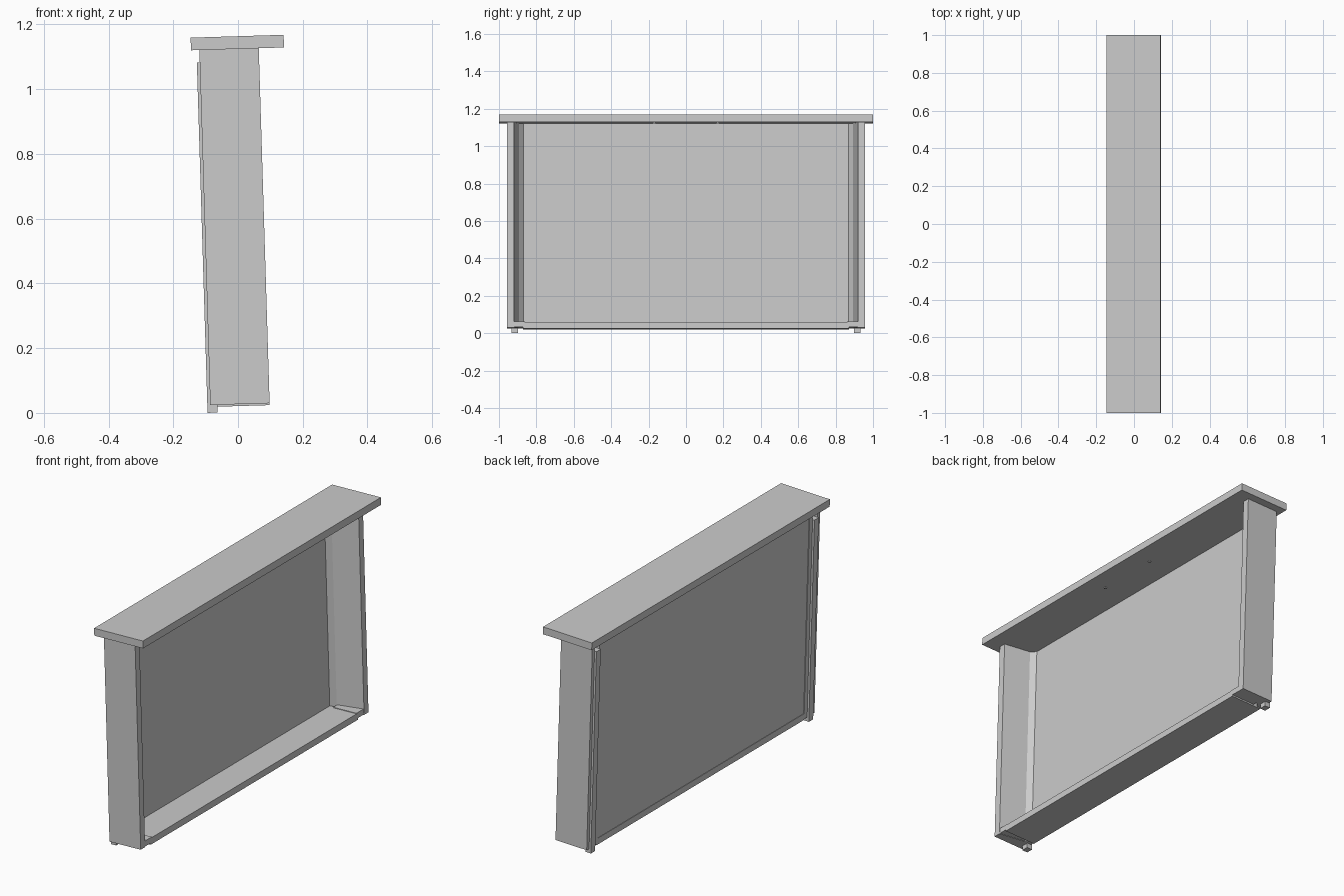
import bpy, bmesh, math
from mathutils import Matrix

if "Cube" in bpy.data.objects:
    bpy.data.objects.remove(bpy.data.objects["Cube"])

# The whole frame leans slightly about the y axis
TILT = Matrix.Rotation(math.radians(-1.75), 4, 'Y')


def finish(name, bm):
    bmesh.ops.recalc_face_normals(bm, faces=bm.faces)
    me = bpy.data.meshes.new(name)
    bm.to_mesh(me)
    bm.free()
    ob = bpy.data.objects.new(name, me)
    ob.matrix_world = TILT
    bpy.context.collection.objects.link(ob)
    return ob


def box(name, x, y, z):
    bm = bmesh.new()
    mat = Matrix.LocRotScale(
        ((x[0] + x[1]) / 2, (y[0] + y[1]) / 2, (z[0] + z[1]) / 2), None,
        (x[1] - x[0], y[1] - y[0], z[1] - z[0]))
    bmesh.ops.create_cube(bm, size=1, matrix=mat)
    return finish(name, bm)


def upright(name, profile, z0, z1):
    bm = bmesh.new()
    face = bm.faces.new([bm.verts.new((x, y, z0)) for x, y in profile])
    ext = bmesh.ops.extrude_face_region(bm, geom=[face])
    for v in ext["geom"]:
        if isinstance(v, bmesh.types.BMVert):
            v.co.z = z1
    return finish(name, bm)


# Top slab, back panel and bottom rail
box("top_slab", (-.111, .1765), (-1, 1), (1.124, 1.163))
box("back_panel", (-.082, -.067), (-.88, .88), (.04, 1.124))
box("bottom_rail", (-.084, .0975), (-.872, .872), (.021, .055))

# Side stiles: tapered inner face, chamfer at the back, groove for the rear rail
STILE = [(.0985, .957), (-.085, .957), (-.085, .937), (-.062, .937),
         (-.062, .895), (-.085, .895), (-.085, .869), (-.067, .869),
         (-.043, .893), (.0985, .92)]
for side, s in (("left", -1), ("right", 1)):
    upright(side + "_stile", [(x, y * s) for x, y in STILE], .027, 1.124)
    # Rear rail that runs down into a small foot
    box(side + "_rear_rail", (-.094, -.0625), sorted((.898 * s, .934 * s)), (.003, 1.085))
    # Corner block closing the bottom rail against the stile
    box(side + "_corner_block", (-.04, .097), sorted((.86 * s, .922 * s)), (.029, .058))
    # Peg under the slab
    bm = bmesh.new()
    bmesh.ops.create_cone(bm, cap_ends=True, segments=12, radius1=.007, radius2=.007,
                          depth=.008, matrix=Matrix.Translation((.076, .17 * s, 1.123)))
    finish(side + "_peg", bm)
